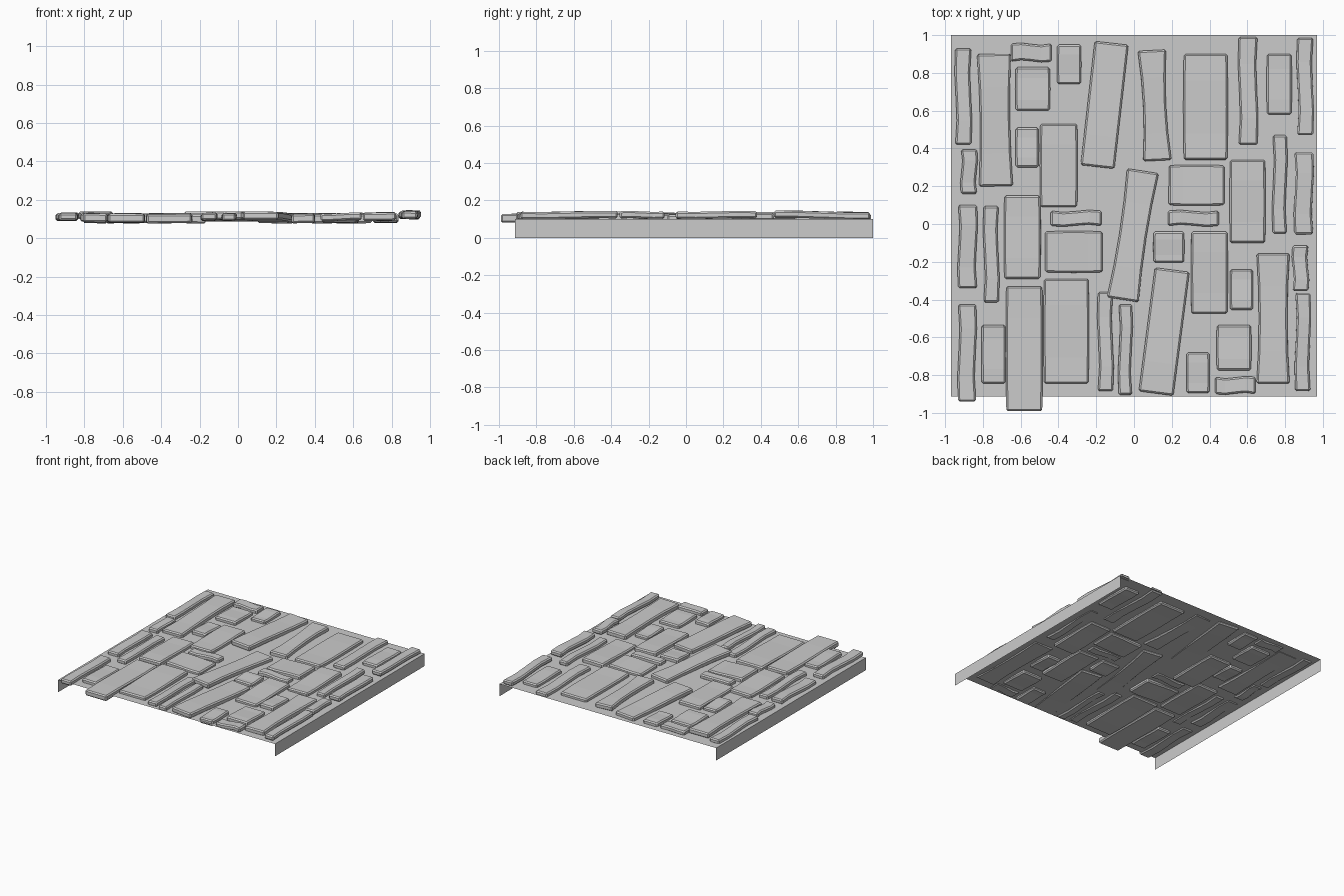
import bpy, bmesh, math, random
from mathutils import Matrix, Vector

random.seed(7)
SHEET_Z = 0.1


def make_object(name, bm):
    mesh = bpy.data.meshes.new(name)
    bm.to_mesh(mesh)
    bm.free()
    ob = bpy.data.objects.new(name, mesh)
    bpy.context.collection.objects.link(ob)
    return ob


def stone(name, x0, x1, y0, y1, z, turn=0.0, waist=0.0, sway=0.0, thick=0.042, tilt=0.012):
    """Chamfered slab, cut across its length so it can bend and narrow."""
    w, l = x1 - x0, y1 - y0
    along = 1 if l >= w else 0
    bm = bmesh.new()
    bmesh.ops.create_cube(bm, size=1, matrix=Matrix.Diagonal((w, l, thick, 1)))
    axis = Vector((0, 1, 0)) if along else Vector((1, 0, 0))
    size = max(w, l)
    for t in (-0.25, 0, 0.25):
        bmesh.ops.bisect_plane(bm, geom=bm.verts[:] + bm.edges[:] + bm.faces[:],
                               plane_co=axis * size * t, plane_no=axis)
    side = 1 - along
    phase = random.choice((-1, 1))
    for v in bm.verts:
        t = v.co[along] / size * 2
        v.co[side] *= 1 - waist * (1 - t * t)
        v.co[side] += sway * phase * math.sin(t * math.pi)
        v.co.z += 0.003 * phase * math.sin(t * 2.5)
    ob = make_object(name, bm)
    ob.location = ((x0 + x1) / 2 + 0.004, (y0 + y1) / 2, z)
    ob.rotation_euler = (random.uniform(-tilt, tilt), random.uniform(-tilt, tilt) * 2, turn)
    bev = ob.modifiers.new("worn_edge", "BEVEL")
    bev.width = 0.009
    bev.segments = 1
    bev.limit_method = 'ANGLE'
    bev.angle_limit = math.radians(50)


# Backing sheet with a skirt folded down along both sides
bm = bmesh.new()
profile = [(-0.97, 0), (-0.97, 0.022), (-0.97, SHEET_Z),
           (0.97, SHEET_Z), (0.97, 0.022), (0.97, 0)]
rows = [[bm.verts.new((x, y, z)) for x, z in profile] for y in (-0.913, 1.0)]
for i in range(len(profile) - 1):
    bm.faces.new((rows[0][i], rows[0][i + 1], rows[1][i + 1], rows[1][i]))
bmesh.ops.recalc_face_normals(bm, faces=bm.faces)
make_object("backing_sheet", bm)

# Long raised slabs: x0, x1, y0, y1, turn, waist
slabs = [
    (-0.83, -0.65, 0.20, 0.90, 0.015, 0.12),
    (-0.25, -0.07, 0.30, 0.96, -0.113, 0.0),
    (0.03, 0.18, 0.335, 0.92, 0.05, 0.2),
    (-0.095, 0.075, -0.405, 0.285, -0.155, 0.15),
    (0.063, 0.248, -0.90, -0.24, -0.13, 0.0),
    (0.645, 0.82, -0.845, -0.155, 0.0, 0.14),
]
for i, (x0, x1, y0, y1, turn, waist) in enumerate(slabs):
    stone(f"long_slab_{i}", x0, x1, y0, y1, 0.113, turn, waist)

# Narrow wavy strips
strips = [
    (-0.95, -0.865, 0.42, 0.93), (0.55, 0.65, 0.42, 0.99),
    (0.86, 0.945, 0.47, 0.985), (-0.92, -0.835, 0.16, 0.395),
    (-0.935, -0.835, -0.34, 0.10), (-0.80, -0.72, -0.415, 0.095),
    (-0.445, -0.175, -0.01, 0.07), (0.175, 0.445, -0.01, 0.07),
    (0.73, 0.805, -0.05, 0.47), (0.845, 0.945, -0.055, 0.38),
    (0.835, 0.92, -0.355, -0.115), (0.85, 0.93, -0.885, -0.365),
    (-0.085, -0.015, -0.905, -0.425), (-0.195, -0.115, -0.885, -0.36),
    (-0.935, -0.84, -0.94, -0.425), (-0.655, -0.44, 0.86, 0.955),
    (0.425, 0.64, -0.90, -0.81),
]
for i, s in enumerate(strips):
    z = 0.122 if s[0] > 0.83 else 0.111
    stone(f"narrow_strip_{i}", *s, z, sway=0.006, waist=0.06, thick=0.038)

# Broad blocks set deeper, their undersides showing below the sheet
blocks = [
    (-0.41, -0.285, 0.74, 0.95), (-0.63, -0.45, 0.60, 0.83),
    (-0.63, -0.51, 0.30, 0.51), (-0.50, -0.305, 0.09, 0.53),
    (0.26, 0.49, 0.34, 0.90), (0.70, 0.83, 0.58, 0.90),
    (-0.69, -0.50, -0.29, 0.15), (-0.475, -0.17, -0.255, -0.04),
    (0.18, 0.475, 0.10, 0.31), (0.10, 0.26, -0.205, -0.04),
    (0.30, 0.49, -0.475, -0.04), (0.505, 0.69, -0.10, 0.34),
    (0.505, 0.625, -0.455, -0.24), (0.435, 0.615, -0.775, -0.535),
    (0.275, 0.395, -0.895, -0.68), (-0.48, -0.245, -0.845, -0.29),
    (-0.68, -0.49, -0.99, -0.33), (-0.81, -0.685, -0.845, -0.535),
]
for i, b in enumerate(blocks):
    stone(f"broad_block_{i}", *b, 0.104, waist=-0.03, thick=0.046)
